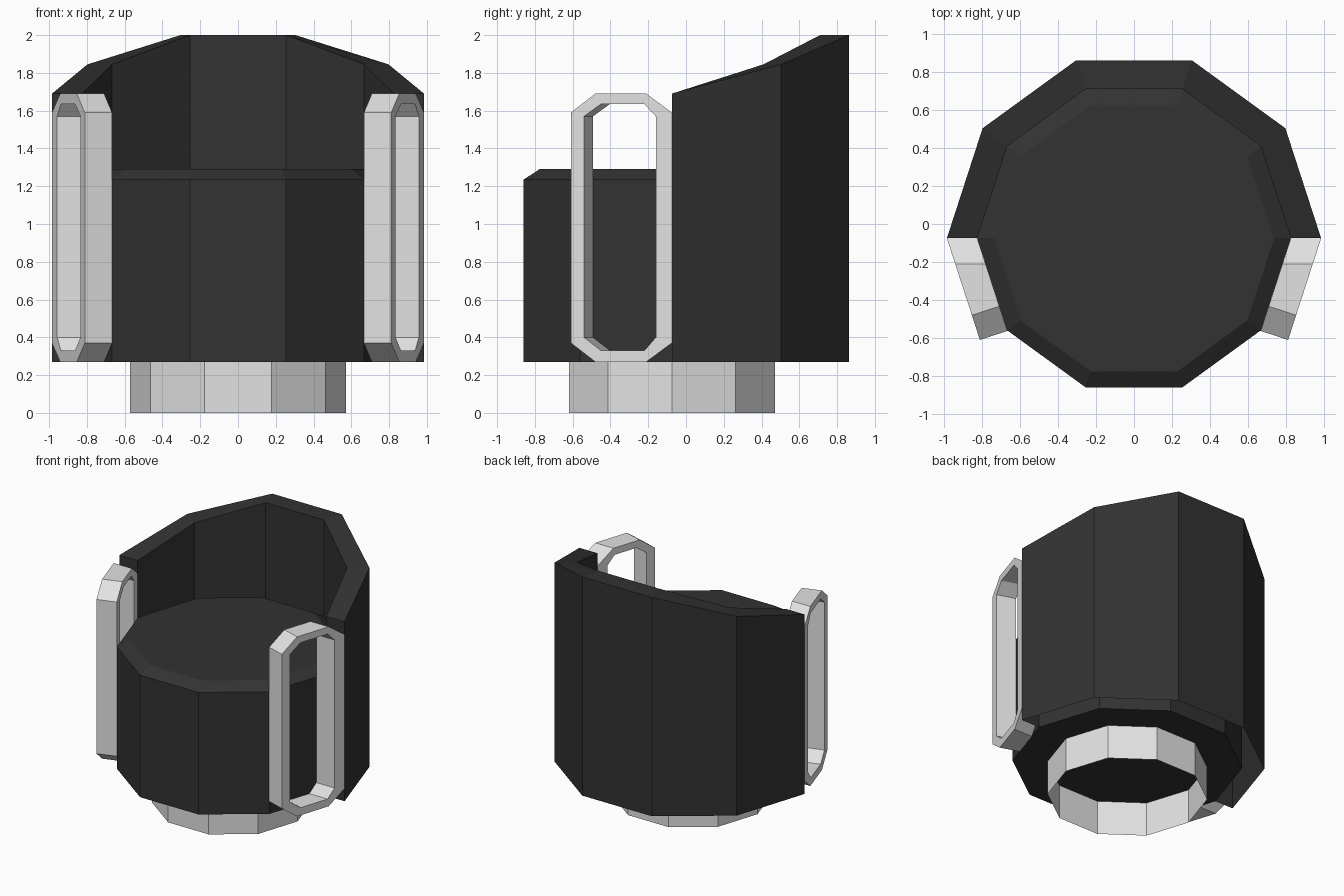
import bpy
from math import radians, sin, cos, tan

cube = bpy.data.objects.get("Cube")
if cube:
    bpy.data.objects.remove(cube)

CY = -0.075          # centre of the ten-sided body
BOTTOM = 0.27
SEAT_R, WALL_R = 0.825, 0.985
STEP = radians(36)


def material(name, value):
    mat = bpy.data.materials.new(name)
    mat.use_nodes = True
    color = (value, value, value, 1)
    mat.diffuse_color = color
    mat.node_tree.nodes["Principled BSDF"].inputs["Base Color"].default_value = color
    return mat


dark = material("charcoal", 0.032)
light = material("light_grey", 0.76)


def add_object(name, verts, faces, mat):
    mesh = bpy.data.meshes.new(name)
    mesh.from_pydata(verts, [], faces)
    mesh.materials.append(mat)
    obj = bpy.data.objects.new(name, mesh)
    bpy.context.collection.objects.link(obj)
    return obj


def polar(radius, i, z):
    return (radius * cos(i * STEP), CY + radius * sin(i * STEP), z)


def lathe(name, rings, mat, capped):
    """Stack ten-sided rings given as (radius, height)."""
    verts = [polar(r, i, z) for r, z in rings for i in range(10)]
    faces = []
    for k in range(len(rings) - 1):
        for i in range(10):
            a, b = k * 10 + i, k * 10 + (i + 1) % 10
            faces.append((a, b, b + 10, a + 10))
    if capped:
        faces.append(tuple(reversed(range(10))))
        faces.append(tuple(range(len(verts) - 10, len(verts))))
    return add_object(name, verts, faces, mat)


# Seat drum with a bevelled top, and the open tube it stands on
lathe("seat", [(SEAT_R, BOTTOM), (SEAT_R, 1.235), (0.737, 1.29)], dark, True)
lathe("base_ring", [(0.573, 0), (0.573, BOTTOM)], light, False)

# Backrest shell around the rear half, rising to the back, open underneath
heights = [1.69, 1.845, 2.0, 2.0, 1.845, 1.69]
verts, faces = [], []
for i, top in enumerate(heights):
    verts += [polar(WALL_R, i, BOTTOM), polar(WALL_R, i, top),
              polar(SEAT_R, i, top), polar(SEAT_R, i, BOTTOM)]
for i in range(5):
    a, b = i * 4, i * 4 + 4
    for k in range(3):
        faces.append((a + k, b + k, b + k + 1, a + k + 1))
faces += [(0, 1, 2, 3), (23, 22, 21, 20)]
add_object("backrest", verts, faces, dark)


# Armrest frames: chamfered loops leaning along the body side
def loop_points(front, front_flat, back_flat, back, low, low_side, high_side, high):
    return [(front, low_side), (front_flat, low), (back_flat, low), (back, low_side),
            (back, high_side), (back_flat, high), (front_flat, high), (front, high_side)]


rim = loop_points(-0.61, -0.48, -0.21, CY, 0.27, 0.37, 1.59, 1.69)
hole = loop_points(-0.54, -0.45, -0.22, -0.16, 0.33, 0.40, 1.57, 1.635)
LEAN = radians(18)
DEPTH = 0.152


def armrest(name, side):
    verts = []
    for points in (rim, hole):
        outer, inner = [], []
        for y, z in points:
            x = WALL_R + (y - CY) * tan(LEAN)
            outer.append((side * x, y, z))
            if y > -0.3:      # mitred against the backrest
                inner.append((side * (x - DEPTH / cos(LEAN)), y, z))
            else:             # square front end
                inner.append((side * (x - DEPTH * cos(LEAN)), y + DEPTH * sin(LEAN), z))
        verts += outer + inner
    # Rings in order: rim outside, rim inside, hole inside, hole outside
    order = [0, 8, 24, 16]
    faces = []
    for k in range(4):
        p, q = order[k], order[(k + 1) % 4]
        for i in range(8):
            j = (i + 1) % 8
            face = (p + i, q + i, q + j, p + j)
            faces.append(face if side > 0 else face[::-1])
    add_object(name, verts, faces, light)


armrest("left_armrest", 1)
armrest("right_armrest", -1)
